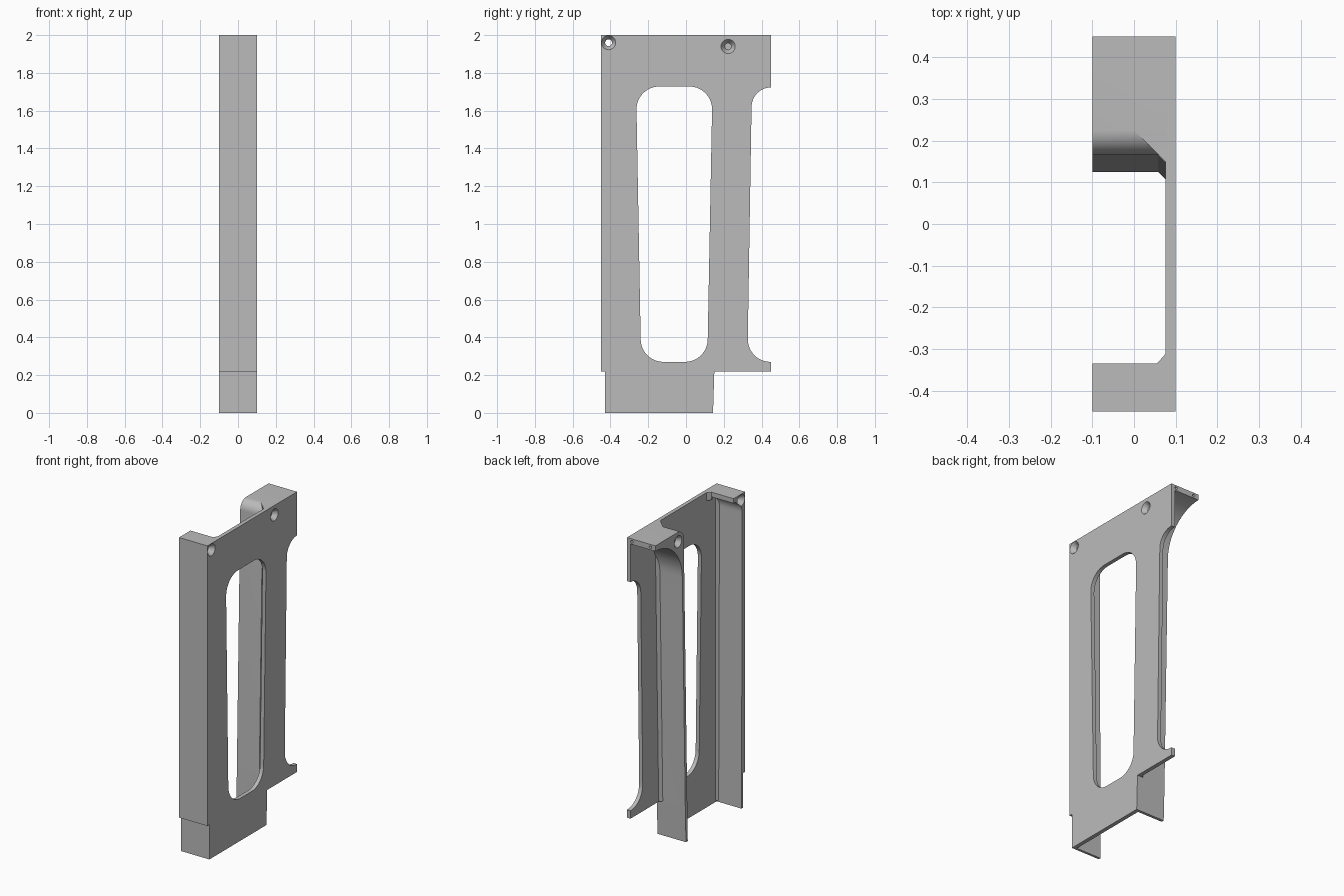
import bpy, bmesh, math
from mathutils import Matrix

if "Cube" in bpy.data.objects:
    bpy.data.objects.remove(bpy.data.objects["Cube"])

grey = bpy.data.materials.new("plain grey")
grey.use_nodes = True
COLOUR = (0.5, 0.5, 0.5, 1)
grey.diffuse_color = COLOUR
grey.node_tree.nodes["Principled BSDF"].inputs["Base Color"].default_value = COLOUR

X0, X1 = -0.1, 0.1      # open side and plate side
XI = 0.075              # inner face of the plate
STEP = 0.22             # height of the shoulder above the socket
LEAN = 0.0205           # slope of the rear wall


def lean(y, z):
    return y + LEAN * (z - STEP)


def arc(cy, cz, r, a0, a1, n=10):
    angles = [math.radians(a0 + (a1 - a0) * i / n) for i in range(n + 1)]
    return [(cy + r * math.cos(a), cz + r * math.sin(a)) for a in angles]


def make(name, bm):
    bmesh.ops.recalc_face_normals(bm, faces=bm.faces)
    mesh = bpy.data.meshes.new(name)
    bm.to_mesh(mesh)
    bm.free()
    mesh.materials.append(grey)
    obj = bpy.data.objects.new(name, mesh)
    bpy.context.collection.objects.link(obj)
    return obj


def extrude(name, points, offset):
    bm = bmesh.new()
    face = bm.faces.new([bm.verts.new(p) for p in points])
    out = bmesh.ops.extrude_face_region(bm, geom=[face])
    verts = [g for g in out["geom"] if isinstance(g, bmesh.types.BMVert)]
    bmesh.ops.translate(bm, verts=verts, vec=offset)
    return make(name, bm)


def side_profile(name, pts, x0, x1):
    return extrude(name, [(x0, y, z) for y, z in pts], (x1 - x0, 0, 0))


def fillet_strip(name, y_low, y_high, side, z0, z1):
    # triangular strip in the corner between a wall and the plate
    leg = 0.018
    bm = bmesh.new()
    rings = []
    for y, z in ((y_low, z0), (y_high, z1)):
        rings.append([bm.verts.new(p) for p in (
            (XI - leg, y - side * 0.008, z), (XI - leg, y, z), (XI, y + side * leg, z),
            (XI + 0.008, y + side * leg, z), (XI + 0.008, y - side * 0.008, z))])
    bm.faces.new(rings[0])
    bm.faces.new(rings[1])
    for i in range(5):
        j = (i + 1) % 5
        bm.faces.new((rings[0][i], rings[0][j], rings[1][j], rings[1][i]))
    return make(name, bm)


def cylinder(name, r0, r1, depth, loc, axis):
    bm = bmesh.new()
    bmesh.ops.create_cone(bm, cap_ends=True, segments=24, radius1=r0, radius2=r1, depth=depth)
    turn = Matrix.Rotation(math.pi / 2, 4, axis)
    bmesh.ops.transform(bm, verts=bm.verts, matrix=Matrix.Translation(loc) @ turn)
    return make(name, bm)


def combine(target, other, operation):
    mod = target.modifiers.new(operation, "BOOLEAN")
    mod.operation, mod.object, mod.solver = operation, other, "EXACT"
    graph = bpy.context.evaluated_depsgraph_get()
    mesh = bpy.data.meshes.new_from_object(target.evaluated_get(graph))
    target.modifiers.clear()
    target.data = mesh
    bpy.data.objects.remove(other)


# side plate with the socket tongue and the scooped rear edge
outline = [(-0.45, 2), (-0.45, STEP), (-0.43, STEP), (-0.43, 0), (0.143, 0),
           (0.15, STEP), (0.45, STEP), (0.45, 0.27)]
outline += arc(0.447, 0.39, 0.12, 270, 180)
outline += arc(0.45, 1.62, 0.103, 180, 90) + [(0.45, 2)]
body = side_profile("side_frame", outline, XI, X1)

# long window
window = arc(-0.12, 0.39, 0.12, 180, 270) + arc(-0.005, 0.39, 0.12, 270, 360)
window += arc(0.018, 1.608, 0.12, 0, 90) + arc(-0.142, 1.608, 0.12, 90, 180)
combine(body, side_profile("window_cutter", window, 0, 0.2), "DIFFERENCE")

# front wall, thickened at the top
front = [(-0.45, 2), (-0.45, STEP), (-0.43, STEP), (-0.43, 0), (-0.415, 0), (-0.42, 1.87)]
front += arc(-0.335, 1.885, 0.085, 180, 90) + [(-0.335, 2)]
combine(body, side_profile("front_wall", front, X0, X1 - 0.001), "UNION")

# rear wall, bending back into the top flange
rear = [(0.125, 0), (0.143, 0), (0.15, STEP)]
rear += arc(0.45, 1.72, 0.27, 180, 90, 16)[:-1] + [(0.45, 1.965), (0.45, 2)]
rear[3:-2] = [(y, z - 0.025) for y, z in rear[3:-2]]
rear += arc(0.225, 1.94, 0.06, 90, 180)
combine(body, side_profile("rear_wall", rear, X0, X1 - 0.001), "UNION")

# angled corner strips beside both walls, and the top gusset
combine(body, fillet_strip("front_strip", -0.419, -0.422, 1, 0.01, 1.95), "UNION")
combine(body, fillet_strip("rear_inner_strip", lean(0.13, 0.01), 0.165, -1, 0.01, 1.94), "UNION")
combine(body, fillet_strip("rear_outer_strip", 0.149, lean(0.149, 1.8), 1, STEP + 0.001, 1.8), "UNION")
gusset = [(XI + 0.01, 0.15), (XI, 0.15), (0, 0.225), (0, 0.235), (XI + 0.01, 0.235)]
combine(body, extrude("top_gusset", [(x, y, 1.9) for x, y in gusset], (0, 0, 0.0999)), "UNION")
lip = [(XI + 0.01, -0.312), (XI, -0.312), (XI - 0.02, -0.335), (XI - 0.02, -0.345), (XI + 0.01, -0.345)]
combine(body, extrude("front_gusset", [(x, y, 1.95) for x, y in lip], (0, 0, 0.0499)), "UNION")

# countersunk screw holes through the two top corners
for y, z in ((-0.41, 1.96), (0.223, 1.94)):
    combine(body, cylinder("bore", 0.018, 0.018, 0.5, (0, y, z), "Y"), "DIFFERENCE")
    combine(body, cylinder("plate_sink", 0.018, 0.038, 0.03, (X1 - 0.0145, y, z), "Y"), "DIFFERENCE")
    combine(body, cylinder("open_sink", 0.038, 0.018, 0.03, (X0 + 0.0145, y, z), "Y"), "DIFFERENCE")

# small pin holes in the rear flange
for x in (-0.065, 0.065):
    combine(body, cylinder("pin_hole", 0.009, 0.009, 0.08, (x, 0.45, 1.982), "X"), "DIFFERENCE")

bpy.ops.object.select_all(action="DESELECT")
body.select_set(True)
bpy.context.view_layer.objects.active = body
bpy.ops.object.shade_smooth_by_angle(angle=math.radians(25))
